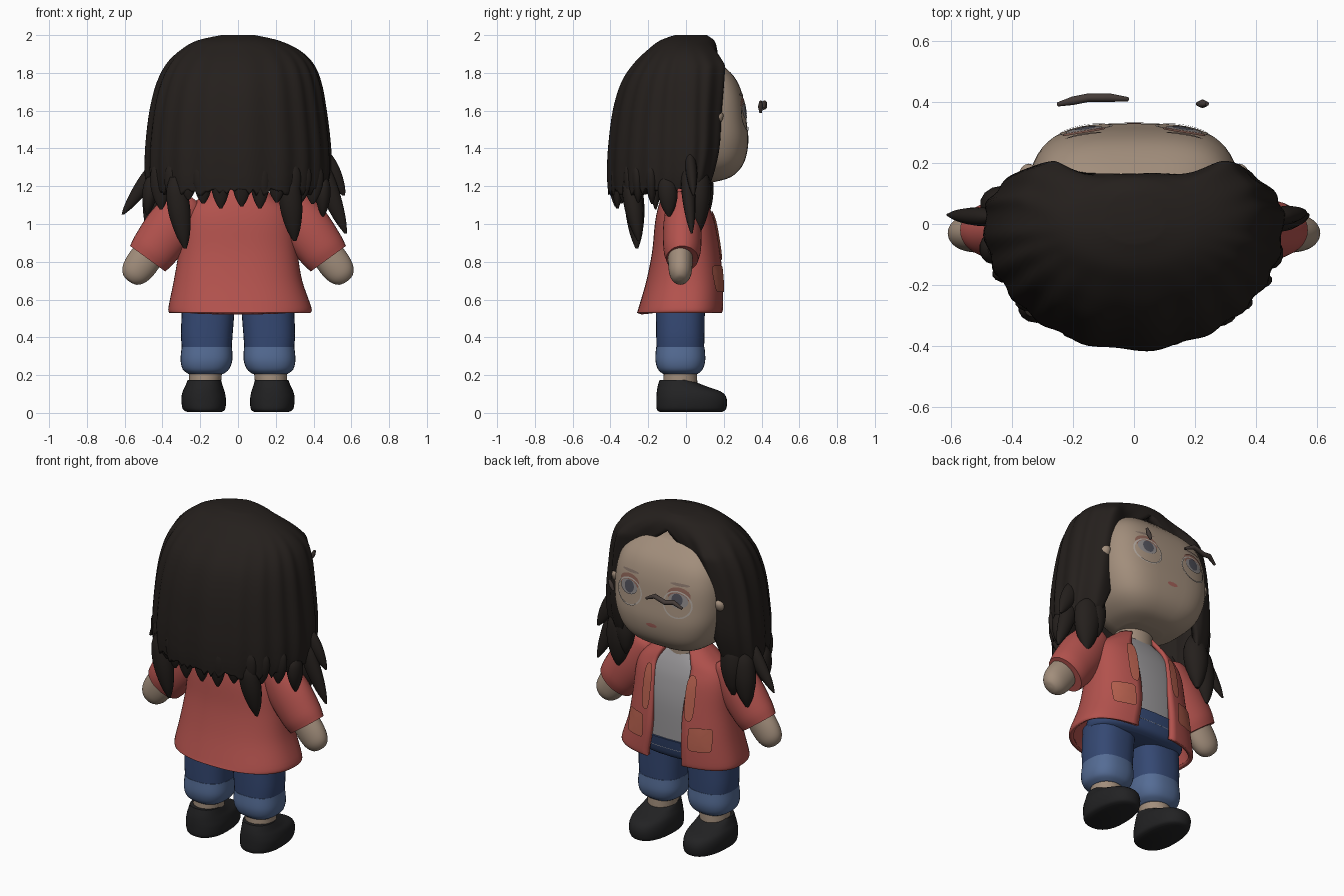
import bpy, bmesh, random
from math import sin, cos, pi, exp, radians
from mathutils import Matrix, Vector

if "Cube" in bpy.data.objects:
    bpy.data.objects.remove(bpy.data.objects["Cube"])

random.seed(4)
HAIR, SKIN = (0.018, 0.014, 0.012, 1), (0.36, 0.27, 0.20, 1)
COAT, LAPEL = (0.45, 0.085, 0.075, 1), (0.46, 0.115, 0.075, 1)
JEANS, CUFF = (0.035, 0.065, 0.17, 1), (0.09, 0.15, 0.30, 1)
SHOE, SHIRT = (0.016, 0.016, 0.017, 1), (0.32, 0.31, 0.32, 1)
FRAME = (0.06, 0.045, 0.04, 1)
materials = {}


def paint(data, color):
    if color not in materials:
        materials[color] = bpy.data.materials.new("paint")
        materials[color].diffuse_color = color
    data.materials.append(materials[color])


def finish(name, bm, color, thick=0.0, matrix=None):
    if matrix:
        bm.transform(matrix)
    bmesh.ops.remove_doubles(bm, verts=bm.verts, dist=0.0005)
    bmesh.ops.recalc_face_normals(bm, faces=bm.faces)
    mesh = bpy.data.meshes.new(name)
    bm.to_mesh(mesh)
    bm.free()
    obj = bpy.data.objects.new(name, mesh)
    bpy.context.collection.objects.link(obj)
    paint(mesh, color)
    if thick:
        mod = obj.modifiers.new("shell", "SOLIDIFY")
        mod.thickness, mod.offset = thick, -1
    bpy.ops.object.select_all(action="DESELECT")
    obj.select_set(True)
    bpy.context.view_layer.objects.active = obj
    bpy.ops.object.shade_smooth_by_angle(angle=radians(50))


def smooth(rings, steps=5):
    """Catmull-Rom through rings (x, y, z, half width, back depth, front depth, gap)."""
    full = [Vector((r + (r[4], 0.0)) if len(r) == 5 else r) for r in rings]
    p = [full[0]] + full + [full[-1]]
    out = []
    for i in range(1, len(p) - 2):
        for k in range(steps):
            t = k / steps
            out.append((2 * p[i] + (p[i + 1] - p[i - 1]) * t
                        + (2 * p[i - 1] - 5 * p[i] + 4 * p[i + 1] - p[i + 2]) * t ** 2
                        + (3 * p[i] - p[i - 1] - 3 * p[i + 1] + p[i + 2]) * t ** 3) * 0.5)
    return out + [full[-1]]


def power(v, e):
    return abs(v) ** e * (1 if v >= 0 else -1)


def loft(name, rings, color, front=2.0, back=2.0, segs=32, thick=0.0, ripple=0.0,
         hem=0.0, lobe=0.0, matrix=None):
    bm = bmesh.new()
    rows = []
    shell = any(len(r) == 7 and r[6] > 0 for r in rings)
    jag = [random.uniform(-hem, hem) for _ in range(segs + 1)]
    for n, (x, y, z, w, b, f, gap) in enumerate(smooth(rings)):
        gap = max(gap, 0)
        fade = min(1, max(0, (1.96 - z) / .12))  # lobes and grooves die out at the crown
        row = []
        for k in range(segs + (1 if shell else 0)):
            a = gap + (2 * pi - 2 * gap) * k / segs
            is_front = cos(a) > 0
            e = 2 / (2 + (front - 2) * fade if is_front else back)
            m = 1 + ripple * fade * sin(a * 19 + 2 * sin(a * 3))
            u = power(sin(a), e)
            d = f * (1 + lobe * fade * exp(-((abs(u) - .75) / .2) ** 2)) if is_front else b
            dz = jag[k] * max(0, 1 - n / 5)
            row.append(bm.verts.new((x + w * m * u, y + d * m * power(cos(a), e), z + dz)))
        rows.append(row)
    for lo, hi in zip(rows, rows[1:]):
        for k in range(segs):
            j = k + 1 if shell else (k + 1) % segs
            bm.faces.new((lo[k], lo[j], hi[j], hi[k]))
    if not shell:
        bm.faces.new(rows[0])
    if not shell or hem:
        bm.faces.new(rows[-1][:segs])
    finish(name, bm, color, thick, matrix)


def surface_y(dense, x, z, p):
    for a, b in zip(dense, dense[1:]):
        if a[2] <= z <= b[2]:
            r = a.lerp(b, (z - a[2]) / (b[2] - a[2]))
            return r[1] + r[5] * max(0, 1 - abs((x - r[0]) / r[3]) ** p) ** (1 / p)
    return 0


def patch(name, rings, p, cx, cz, rx, rz, color, lift=0.004, inner=0.0, shape=2.0):
    """Thin painted patch that follows the front of a lofted part."""
    dense, bm, rows = smooth(rings), bmesh.new(), []
    for i in range(4):
        t = inner + (1 - inner) * i / 3
        row = []
        for k in range(28):
            a = 2 * pi * k / 28
            x = cx + rx * t * power(cos(a), 2 / shape)
            z = cz + rz * t * power(sin(a), 2 / shape)
            row.append(bm.verts.new((x, surface_y(dense, x, z, p) + lift, z)))
        rows.append(row)
    for lo, hi in zip(rows, rows[1:]):
        for k in range(28):
            j = (k + 1) % 28
            bm.faces.new((lo[k], hi[k], hi[j], lo[j]))
    finish(name, bm, color)


# Head and neck (the face looks toward +y)
P = 3.4
head = [(0, .02, 1.22, .12, .08, .12, 0), (0, .02, 1.25, .21, .12, .22, 0),
        (0, .02, 1.32, .29, .15, .285, 0), (0, .02, 1.43, .335, .16, .31, 0),
        (0, .02, 1.55, .35, .16, .30, 0), (0, .02, 1.68, .34, .16, .28, 0),
        (0, .02, 1.78, .30, .15, .235, 0), (0, .02, 1.87, .2, .1, .14, 0)]
loft("head", head, SKIN, front=P, segs=56)
loft("neck", [(0, -.01, 1.0, .15, .12), (0, -.01, 1.12, .12, .1), (0, 0, 1.28, .11, .09)], SKIN)

# Painted face
for s in (-1, 1):
    patch("eye_shadow", head, P, s * .165, 1.625, .07, .045, (.25, .12, .09, 1), .004)
    patch("eye_white", head, P, s * .165, 1.595, .06, .042, (.27, .25, .25, 1), .006)
    patch("iris", head, P, s * .16, 1.6, .034, .036, (.08, .08, .1, 1), .008)
    patch("eyebrow", head, P, s * .165, 1.685, .06, .008, (.22, .16, .13, 1))
    patch("lens_rim", head, P, s * .16, 1.57, .09, .08, (.42, .37, .33, 1), .006, .9)
    loft("ear", [(s * .335, .145, 1.51, .01, .01), (s * .345, .155, 1.54, .03, .032),
                 (s * .345, .16, 1.58, .03, .037), (s * .335, .155, 1.61, .01, .01)], SKIN, segs=16)
patch("lips", head, P, 0, 1.41, .035, .012, (.36, .12, .10, 1))

# Floating frame fragments in front of the face
for path in ([(-.25, .393, 1.60), (-.2, .405, 1.63), (-.15, .415, 1.62), (-.08, .415, 1.64), (-.02, .41, 1.61)],
             [(.21, .395, 1.59), (.225, .395, 1.62), (.24, .395, 1.65)]):
    curve = bpy.data.curves.new("glasses_fragment", "CURVE")
    curve.dimensions, curve.bevel_depth, curve.use_fill_caps = "3D", .014, True
    sp = curve.splines.new("POLY")
    sp.points.add(len(path) - 1)
    for i, co in enumerate(path):
        sp.points[i].co = (*co, 1)
        sp.points[i].radius = .5 if i in (0, len(path) - 1) else 1
    frag = bpy.data.objects.new("glasses_fragment", curve)
    bpy.context.collection.objects.link(frag)
    paint(curve, FRAME)

# Hair shell, open around the face
loft("hair", [(0, 0, 1.17, .475, .41, .09, .62), (0, 0, 1.26, .49, .415, .115, .5),
              (0, 0, 1.4, .488, .41, .14, .38), (0, 0, 1.6, .465, .385, .15, .33),
              (.005, 0, 1.75, .432, .34, .16, .24), (.01, 0, 1.85, .385, .275, .165, .08),
              (.01, 0, 1.92, .315, .205, .165, 0), (0, 0, 1.97, .22, .14, .15, 0),
              (0, 0, 2.0, .09, .06, .11, 0)],
     HAIR, front=3.6, segs=120, thick=.05, ripple=.013, hem=.02, lobe=.4)

# Hair locks: start x, y, z, tip x, y, z, half width, half depth
locks = [(-.46, .02, 1.30, -.61, .03, 1.05, .045, .03), (-.42, .06, 1.28, -.46, .07, .94, .07, .06),
         (-.33, -.28, 1.25, -.28, -.26, .87, .06, .05), (.27, -.30, 1.25, .30, -.25, .91, .06, .05),
         (.46, .02, 1.38, .56, .04, 1.15, .05, .03), (.45, 0, 1.32, .57, .03, .95, .05, .035),
         (.39, .07, 1.30, .40, .07, .96, .08, .06), (-.37, .08, 1.32, -.38, .09, 1.0, .07, .06),
         (.35, .08, 1.32, .34, .09, 1.06, .06, .05), (-.46, -.08, 1.25, -.48, -.08, 1.05, .04, .05),
         (.45, -.1, 1.25, .45, -.09, 1.04, .04, .05)]
for i in range(11):
    a = radians(-62 + 12.4 * i + random.uniform(-3, 3))
    x, y = .46 * sin(a), -.385 * cos(a)
    locks.append((x, y, 1.32, x * .98, y * .97, random.uniform(1.06, 1.13), .052, .03))
for x0, y0, z0, x1, y1, z1, w, d in locks:
    rings = []
    for t, r in ((0, .5), (.2, .95), (.5, 1), (.8, .65), (1, .15)):
        rings.append((x0 + (x1 - x0) * t ** 1.3, y0 + (y1 - y0) * t, z0 + (z1 - z0) * t, w * r, d * r))
    loft("hair_lock", rings, HAIR, segs=14)

# Open coat over a shirt
coat = [(.01, 0, .53, .375, .26, .195, .23), (.01, 0, .56, .378, .25, .2, .23),
        (0, 0, .7, .34, .21, .2, .23), (0, 0, .85, .315, .18, .185, .25),
        (0, 0, 1.0, .30, .165, .16, .3), (0, 0, 1.08, .27, .15, .135, .37),
        (0, 0, 1.14, .2, .13, .115, .45), (0, 0, 1.2, .125, .1, .08, .5)]
loft("coat", coat, COAT, front=2.5, back=2.4, segs=56, thick=.025)
loft("shirt", [(0, 0, .6, .3, .17, .172, 0), (0, 0, .85, .28, .14, .17, 0),
               (0, 0, 1.0, .27, .13, .148, 0), (0, 0, 1.09, .22, .11, .118, 0),
               (0, 0, 1.16, .11, .08, .08, 0)], SHIRT, front=2.5)
loft("hips", [(0, -.02, .53, .25, .14), (0, -.01, .56, .30, .17), (0, 0, .66, .295, .183)], JEANS, front=2.5)
for s in (-1, 1):
    patch("pocket", coat, 2.5, s * .215, .71, .065, .07, LAPEL, .011, shape=7)
    patch("lapel", coat, 2.5, s * .145, .94, .03, .13, LAPEL, .01, shape=3)

# Arms, legs and shoes, mirrored
for s in (-1, 1):
    arm = Matrix.Translation((s * .29, -.02, 1.075)) @ Matrix.Rotation(radians(-36 * s), 4, "Y")
    loft("sleeve", [(0, 0, .08, .05, .05), (0, 0, .04, .1, .08), (0, 0, -.1, .133, .1),
                    (0, 0, -.25, .127, .1), (0, 0, -.32, .115, .085)], COAT, matrix=arm)
    loft("hand", [(s * .01, -.01, -.28, .085, .065), (s * .01, -.01, -.37, .086, .064),
                  (s * .01, -.01, -.43, .073, .056), (s * .01, -.01, -.465, .045, .035),
                  (s * .01, -.01, -.475, .01, .01)], SKIN, matrix=arm)
    loft("trouser_leg", [(s * .165, -.03, .32, .13, .125), (s * .165, -.03, .42, .137, .128),
                         (s * .155, -.03, .58, .14, .13)], JEANS, 2.5, 2.5)
    loft("trouser_cuff", [(s * .17, -.03, .205, .09, .09), (s * .17, -.03, .23, .122, .118),
                          (s * .167, -.03, .28, .137, .132), (s * .165, -.03, .35, .133, .128)],
         CUFF, 2.5, 2.5)
    loft("ankle", [(s * .18, -.03, .1, .085, .09), (s * .175, -.03, .16, .085, .09),
                   (s * .17, -.03, .26, .09, .085)], SKIN)
    loft("shoe", [(s * .178, 0, .005, .09, .14, .19, 0), (s * .18, 0, .02, .112, .155, .212, 0),
                  (s * .182, 0, .07, .118, .157, .217, 0), (s * .182, 0, .11, .112, .155, .19, 0),
                  (s * .18, -.02, .14, .1, .13, .13, 0), (s * .178, -.04, .175, .088, .1, .06, 0)],
         SHOE, 2.3, 2.3)

for m in bpy.data.materials:
    if m.users and not m.is_grease_pencil:
        m.use_nodes = True
        m.node_tree.nodes["Principled BSDF"].inputs["Base Color"].default_value = m.diffuse_color
